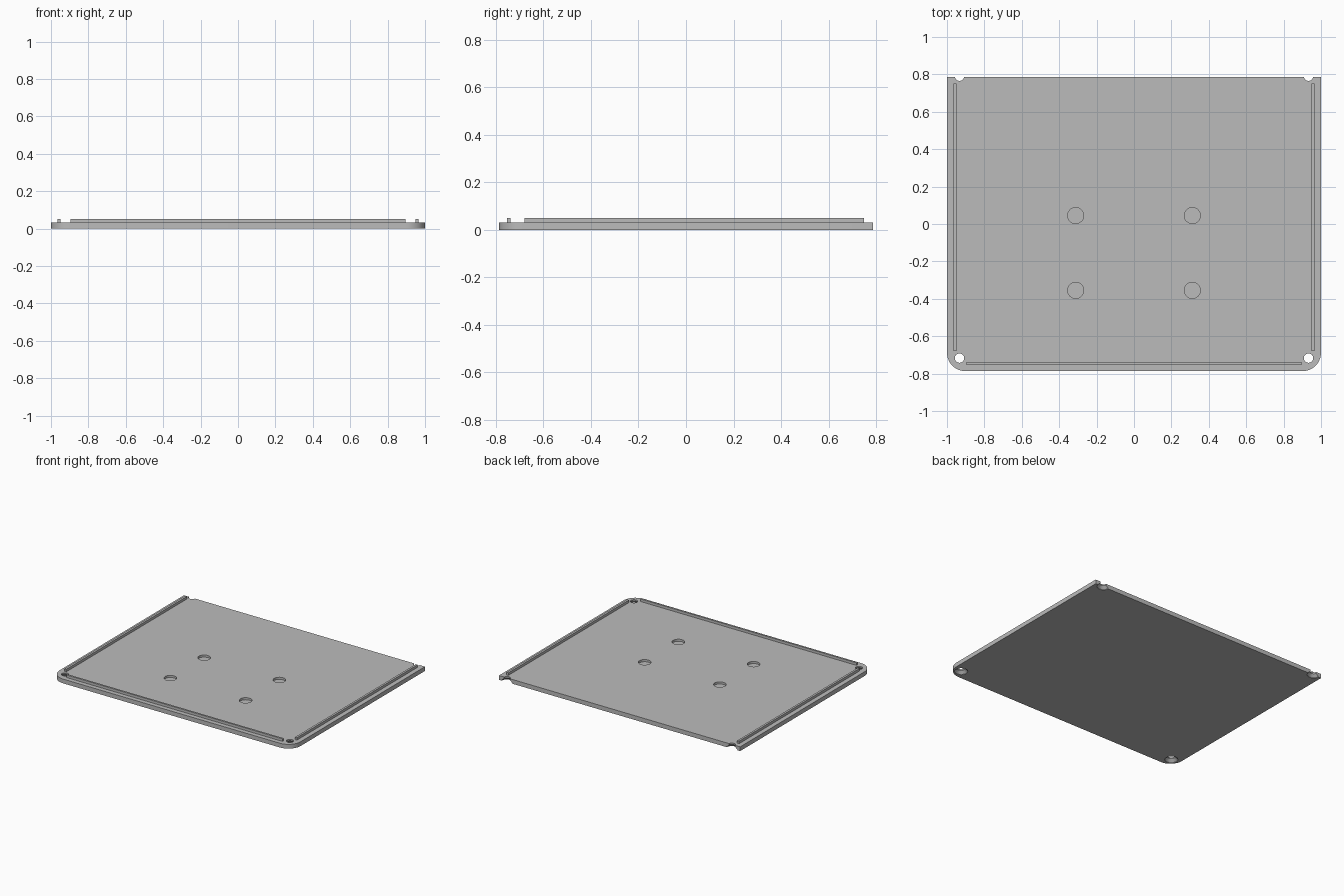
import bpy, bmesh, math

cube = bpy.data.objects.get("Cube")
if cube:
    bpy.data.objects.remove(cube, do_unlink=True)

HALF_X, HALF_Y, THICK, TOP = 1.0, 0.787, 0.032, 0.051
CORNER = 0.1
SCREW_X, SCREW_FRONT = 0.933, -0.717

grey = bpy.data.materials.new("plain grey")
grey.use_nodes = True
COLOUR = (0.5, 0.5, 0.5, 1)
grey.diffuse_color = COLOUR
grey.node_tree.nodes["Principled BSDF"].inputs["Base Color"].default_value = COLOUR


def make_object(name, bm):
    bmesh.ops.recalc_face_normals(bm, faces=bm.faces)
    mesh = bpy.data.meshes.new(name)
    bm.to_mesh(mesh)
    bm.free()
    mesh.materials.append(grey)
    obj = bpy.data.objects.new(name, mesh)
    bpy.context.collection.objects.link(obj)
    return obj


def prism(name, outline, z0, z1):
    bm = bmesh.new()
    face = bm.faces.new([bm.verts.new((x, y, z0)) for x, y in outline])
    up = bmesh.ops.extrude_face_region(bm, geom=[face])["geom"]
    bmesh.ops.translate(bm, vec=(0, 0, z1 - z0),
                        verts=[v for v in up if isinstance(v, bmesh.types.BMVert)])
    return make_object(name, bm)


def box(name, x0, x1, y0, y1, z0, z1):
    return prism(name, [(x0, y0), (x1, y0), (x1, y1), (x0, y1)], z0, z1)


def lathe_cutter(name, x, y, rings, sides=32):
    # Stack of circles given as (radius, height) pairs, closed at both ends
    bm = bmesh.new()
    loops = [[bm.verts.new((x + r * math.cos(2 * math.pi * i / sides),
                            y + r * math.sin(2 * math.pi * i / sides), z))
              for i in range(sides)] for r, z in rings]
    for a, b in zip(loops, loops[1:]):
        for i in range(sides):
            j = (i + 1) % sides
            bm.faces.new((a[i], a[j], b[j], b[i]))
    bm.faces.new(loops[0])
    bm.faces.new(loops[-1])
    obj = make_object(name, bm)
    obj.hide_render = True
    return obj


# Plate with square back corners and rounded front corners
outline = [(HALF_X, HALF_Y), (-HALF_X, HALF_Y)]
for side, start in ((-1, math.pi), (1, 1.5 * math.pi)):
    for i in range(13):
        a = start + i * math.pi / 24
        outline.append((side * (HALF_X - CORNER) + CORNER * math.cos(a),
                        -HALF_Y + CORNER + CORNER * math.sin(a)))
plate = prism("base_plate", outline, 0, THICK)

# Countersunk screw holes (halved by the back edge) and shallow round pockets
cutters = []
for side in (-1, 1):
    for y in (SCREW_FRONT, HALF_Y + 0.003):
        cutters.append(lathe_cutter("screw_cutter", side * SCREW_X, y,
                       [(0.045, -0.02), (0.045, 0.003), (0.025, 0.022), (0.025, 0.06)]))
    for y in (0.045, -0.355):
        cutters.append(lathe_cutter("pocket_cutter", side * 0.312, y,
                       [(0.043, 0.016), (0.043, 0.06)]))
for cutter in cutters:
    mod = plate.modifiers.new("cut", 'BOOLEAN')
    mod.operation = 'DIFFERENCE'
    mod.solver = 'EXACT'
    mod.object = cutter
bpy.context.view_layer.objects.active = plate
plate.select_set(True)
for mod in list(plate.modifiers):
    bpy.ops.object.modifier_apply(modifier=mod.name)
for cutter in cutters:
    bpy.data.objects.remove(cutter, do_unlink=True)
bpy.ops.object.shade_smooth_by_angle(angle=math.radians(30))

# Thin locating ribs along the front and both sides
box("front_rib", -0.895, 0.895, -0.753, -0.739, THICK, TOP)
box("left_rib", 0.949, 0.965, -0.68, 0.75, THICK, TOP)
box("right_rib", -0.965, -0.949, -0.68, 0.75, THICK, TOP)
